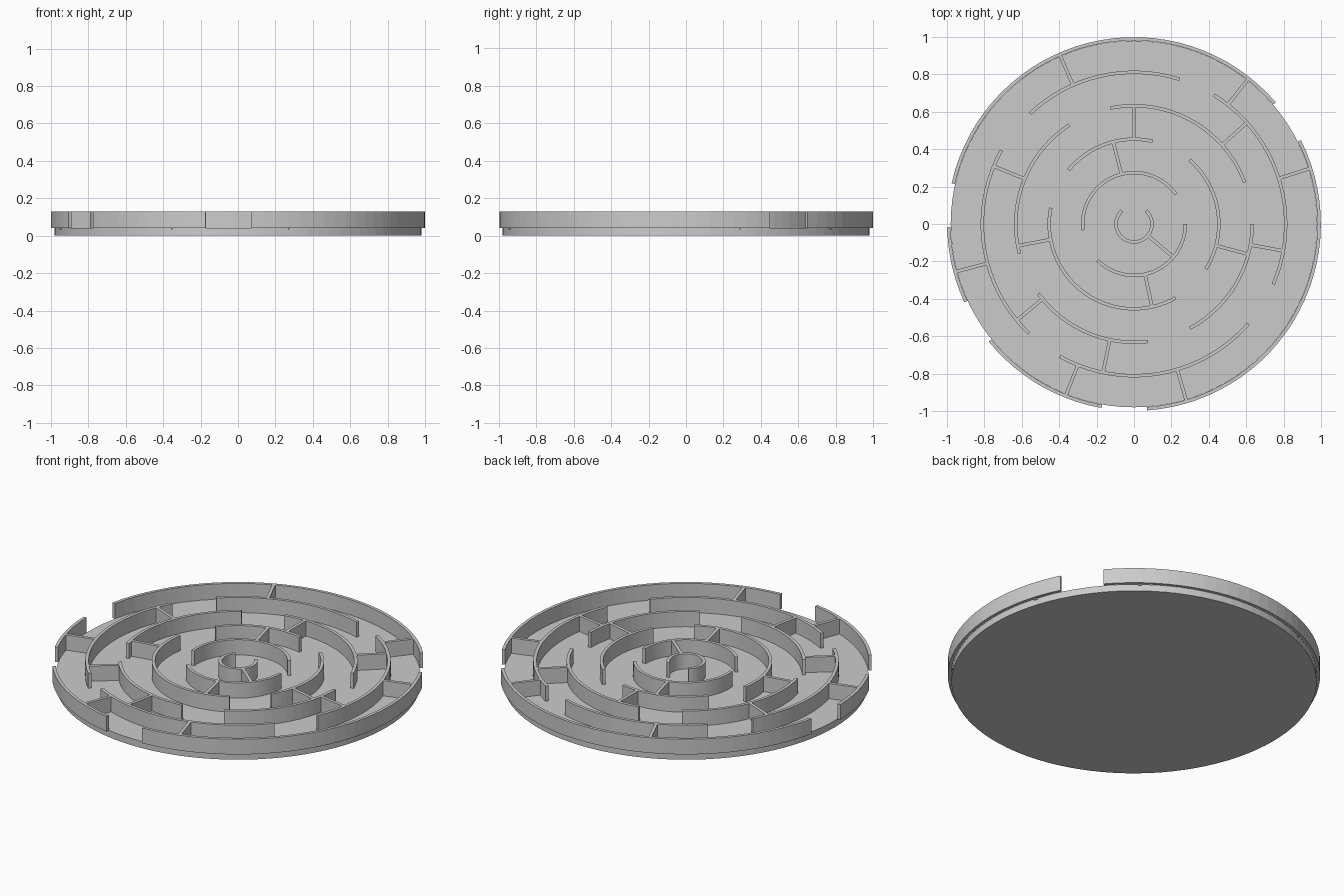
import bpy, bmesh
from math import radians, cos, sin, ceil

cube = bpy.data.objects.get("Cube")
if cube:
    bpy.data.objects.remove(cube, do_unlink=True)

BASE_R, BASE_TOP, TOP = 0.98, 0.04, 0.13
FIRST, STEP, HALF = 0.096, 0.1788, 0.009   # ring radius, ring spacing, half wall thickness

grey = bpy.data.materials.new("light_grey")
grey.use_nodes = True
grey.diffuse_color = (0.6, 0.6, 0.6, 1)
grey.node_tree.nodes["Principled BSDF"].inputs["Base Color"].default_value = (0.6, 0.6, 0.6, 1)


def finish(bm, name):
    bmesh.ops.recalc_face_normals(bm, faces=bm.faces)
    mesh = bpy.data.meshes.new(name)
    bm.to_mesh(mesh)
    bm.free()
    mesh.materials.append(grey)
    obj = bpy.data.objects.new(name, mesh)
    bpy.context.collection.objects.link(obj)
    return obj


def ring_radius(i):
    return FIRST + i * STEP


def arc_wall(name, radius, start, end):
    """Curved wall: a rectangular section swept between two angles in degrees."""
    bm = bmesh.new()
    n = ceil((end - start) / 4)
    section = [(radius - HALF, BASE_TOP), (radius + HALF, BASE_TOP),
               (radius + HALF, TOP), (radius - HALF, TOP)]
    loops = []
    for i in range(n + 1):
        a = radians(start + (end - start) * i / n)
        loops.append([bm.verts.new((r * cos(a), r * sin(a), z)) for r, z in section])
    for p, q in zip(loops, loops[1:]):
        for k in range(4):
            m = (k + 1) % 4
            bm.faces.new((p[k], p[m], q[m], q[k]))
    bm.faces.new(loops[0])
    bm.faces.new(loops[-1])
    return finish(bm, name)


def spoke_wall(name, inner, outer, angle):
    """Straight radial wall joining two rings."""
    bm = bmesh.new()
    bmesh.ops.create_cube(bm, size=1)
    low = BASE_TOP - 0.008
    bmesh.ops.scale(bm, vec=(outer - inner, 2 * HALF, TOP - low), verts=bm.verts)
    bmesh.ops.translate(bm, vec=((inner + outer) / 2, 0, (TOP + low) / 2), verts=bm.verts)
    obj = finish(bm, name)
    obj.rotation_euler.z = radians(angle)
    return obj


# Round base plate
bm = bmesh.new()
bmesh.ops.create_cone(bm, cap_ends=True, segments=96, radius1=BASE_R, radius2=BASE_R, depth=BASE_TOP)
bmesh.ops.translate(bm, vec=(0, 0, BASE_TOP / 2), verts=bm.verts)
finish(bm, "base_plate")

# Curved walls, from the innermost ring outwards
arcs = [
    [(132, 408)],
    [(35.4, 187), (224.8, 360)],
    [(77.4, 140.5), (169, 299.4), (328, 409)],
    [(20.5, 101.6), (123.2, 194.5), (216, 276.8), (298.2, 360)],
    [(-23.4, 58.3), (72.5, 133.3), (151, 226.2), (240.8, 318.9)],
    [(40.6, 167.4), (181, 204.8), (219, 260), (274, 386.7)],
]
for i, ring in enumerate(arcs):
    for j, (start, end) in enumerate(ring):
        arc_wall(f"ring_{i + 1}_wall_{j + 1}", ring_radius(i), start, end)

# Radial walls between each ring and the next
spokes = [
    [-40],
    [104.2, -77.7],
    [90, 190.6, -14.8],
    [157.6, 41.9, -10.2, 219.4, 258.2],
    [113.7, 51.8, 17.5, 195, 248.3, 286.5],
]
for i, angles in enumerate(spokes):
    for j, angle in enumerate(angles):
        spoke_wall(f"spoke_{i + 1}_wall_{j + 1}", ring_radius(i), ring_radius(i + 1) - 0.004, angle)
